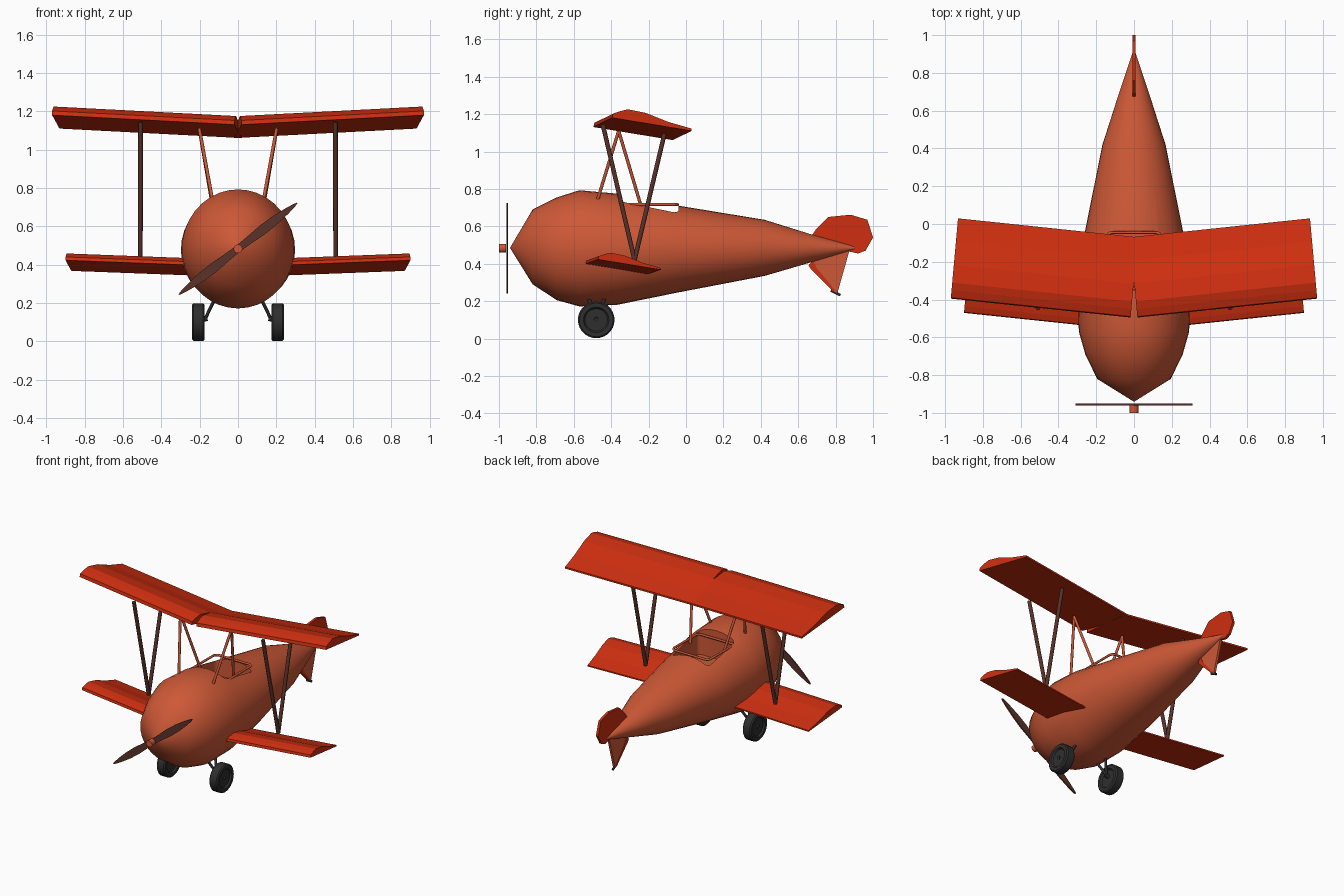
import bpy, bmesh, math
from mathutils import Vector

if "Cube" in bpy.data.objects:
    bpy.data.objects.remove(bpy.data.objects["Cube"])


def material(name, rgb):
    m = bpy.data.materials.new(name)
    m.diffuse_color = (*rgb, 1)
    m.use_nodes = True
    m.node_tree.nodes["Principled BSDF"].inputs["Base Color"].default_value = m.diffuse_color
    return m


ORANGE = material("orange", (0.61, 0.098, 0.037))
RED = material("red", (0.61, 0.028, 0.005))
BROWN = material("dark brown", (0.10, 0.032, 0.022))
RUBBER = material("rubber", (0.028, 0.028, 0.028))


def finish(name, bm, mat, smooth=None):
    bmesh.ops.recalc_face_normals(bm, faces=bm.faces)
    me = bpy.data.meshes.new(name)
    bm.to_mesh(me)
    bm.free()
    me.materials.append(mat)
    ob = bpy.data.objects.new(name, me)
    bpy.context.collection.objects.link(ob)
    bpy.ops.object.select_all(action='DESELECT')
    bpy.context.view_layer.objects.active = ob
    ob.select_set(True)
    if smooth:
        bpy.ops.object.shade_smooth_by_angle(angle=math.radians(smooth))
    return ob


def loft(name, rings, mat, smooth=None):
    """Skin a list of equally long point rings, capping both ends."""
    bm = bmesh.new()
    vs = [[bm.verts.new(p) for p in ring] for ring in rings]
    n = len(vs[0])
    for a, b in zip(vs, vs[1:]):
        for i in range(n):
            bm.faces.new((a[i], a[(i + 1) % n], b[(i + 1) % n], b[i]))
    bm.faces.new(vs[0])
    bm.faces.new(vs[-1])
    return finish(name, bm, mat, smooth)


def rod(name, a, b, r, mat, sides=10, r2=None):
    a, b = Vector(a), Vector(b)
    q = (b - a).to_track_quat('Z', 'Y')
    ring = [Vector((math.cos(t), math.sin(t), 0)) for t in
            (math.tau * i / sides for i in range(sides))]
    return loft(name, [[a + q @ (p * r) for p in ring],
                       [b + q @ (p * (r2 or r)) for p in ring]], mat, 40)


def plate(name, pts, half, mat):
    """Flat outline in the side plane, thickened across x."""
    return loft(name, [[(x, y, z) for y, z in pts] for x in (-half, half)], mat)


# Fuselage: elliptical stations (y, bottom, top, half width)
stations = [(-0.94, 0.483, 0.487, 0.002), (-0.82, 0.29, 0.69, 0.195),
            (-0.69, 0.205, 0.755, 0.258), (-0.57, 0.172, 0.793, 0.292),
            (-0.37, 0.18, 0.775, 0.298), (-0.05, 0.245, 0.712, 0.262),
            (0.42, 0.335, 0.635, 0.167), (0.66, 0.405, 0.56, 0.09),
            (0.925, 0.483, 0.487, 0.002)]
N = 36
fuselage = loft("fuselage", [
    [(w * math.cos(t), y, (lo + hi) / 2 + (hi - lo) / 2 * math.sin(t))
     for t in (math.tau * i / N for i in range(N))]
    for y, lo, hi, w in stations], ORANGE)


# Cockpit opening with rounded corners
def rounded(hx, y0, y1, r, z):
    pts = []
    for k, (cx, cy) in enumerate([(hx - r, y1 - r), (r - hx, y1 - r),
                                  (r - hx, y0 + r), (hx - r, y0 + r)]):
        for j in range(5):
            t = math.pi / 2 * (k + j / 4)
            pts.append((cx + r * math.cos(t), cy + r * math.sin(t), z))
    return pts


cutter = loft("cockpit_cutter", [rounded(0.145, -0.35, -0.04, 0.03, z)
                                 for z in (0.57, 0.9)], ORANGE)
cutter.hide_render = True
cutter.hide_viewport = False
mod = fuselage.modifiers.new("cockpit", 'BOOLEAN')
mod.operation = 'DIFFERENCE'
mod.solver = 'EXACT'
mod.object = cutter
bpy.ops.object.select_all(action='DESELECT')
bpy.context.view_layer.objects.active = fuselage
fuselage.select_set(True)
bpy.ops.object.modifier_apply(modifier=mod.name)
bpy.ops.object.shade_smooth_by_angle(angle=math.radians(40))
bpy.data.objects.remove(cutter)

# Cockpit rim: closed tube around the opening
cu = bpy.data.curves.new("cockpit_rim", 'CURVE')
cu.dimensions = '3D'
cu.bevel_depth = 0.008
cu.bevel_resolution = 1
sp = cu.splines.new('POLY')
rim = rounded(0.145, -0.34, -0.045, 0.03, 0.717)
sp.points.add(len(rim) - 1)
for p, co in zip(sp.points, rim):
    p.co = (*co, 1)
sp.use_cyclic_u = True
cu.materials.append(ORANGE)
bpy.context.collection.objects.link(bpy.data.objects.new("cockpit_rim", cu))

# Wing section, in (y, z) from the leading edge
section = [(0, 0), (0.005, 0.022), (0.045, 0.036), (0.085, 0.045), (0.18, 0.026),
           (0.30, -0.022), (0.425, -0.058), (0.425, -0.07)]


def wing(name, side, x0, x1, y, z, scale, rise):
    rings = []
    for x in (x0, x1):
        rings.append([(side * (x - 0.09 * py * scale), y + 0.105 * x + py * scale,
                       z + rise * x + pz * scale) for py, pz in section])
    loft(name, rings, RED)


for side, tag in ((1, "right"), (-1, "left")):
    wing(f"upper_wing_{tag}", side, 0.018, 0.97, -0.497, 1.13, 1.0, 0.052)
    wing(f"lower_wing_{tag}", side, 0.18, 0.90, -0.565, 0.389, 0.79, 0.038)
    # Wing struts and cabane struts
    for part, top in (("front", (-0.445, 1.145)), ("rear", (-0.115, 1.095))):
        rod(f"{part}_wing_strut_{tag}", (side * 0.51, -0.275, 0.42),
            (side * 0.508, *top), 0.0125, BROWN)
    for part, foot in (("front", (0.133, -0.475, 0.735)), ("rear", (0.13, -0.235, 0.69))):
        rod(f"{part}_cabane_strut_{tag}", (side * foot[0], *foot[1:]),
            (side * 0.202, -0.36, 1.11), 0.009, ORANGE)
    # Wheels with recessed discs
    profile = [(0.185, 0.06), (0.174, 0.068), (0.174, 0.09), (0.182, 0.098),
               (0.232, 0.098), (0.24, 0.09), (0.24, 0.068), (0.229, 0.06)]
    loft(f"wheel_{tag}", [[(side * x, -0.48 + r * math.cos(t), 0.1 + r * math.sin(t))
                           for t in (math.tau * i / 28 for i in range(28))]
                          for x, r in profile], RUBBER, 30)
    rod(f"axle_{tag}", (side * 0.16, -0.48, 0.12), (side * 0.235, -0.48, 0.1), 0.014, RUBBER)
    for part, y in (("front", -0.53), ("rear", -0.425)):
        rod(f"{part}_gear_leg_{tag}", (side * 0.17, -0.48, 0.12),
            (side * 0.115, y, 0.235), 0.009, RUBBER)

# Propeller: two leaf blades set diagonally, with hub
ang = math.atan2(0.48, 0.62)
half_outline = [(0.0, 0.018), (0.08, 0.021), (0.16, 0.026), (0.24, 0.024),
                (0.32, 0.016), (0.37, 0.008), (0.391, 0.002)]
edge = half_outline + [(u, -v) for u, v in reversed(half_outline)]
for k, tag in ((0, "upper"), (math.pi, "lower")):
    c, s = math.cos(ang + k), math.sin(ang + k)
    loft(f"propeller_blade_{tag}", [[(u * c - v * s, y, 0.483 + u * s + v * c)
                                     for u, v in edge] for y in (-0.961, -0.951)], BROWN)
rod("propeller_hub", (0, -1.0, 0.483), (0, -0.962, 0.483), 0.023, ORANGE, 16)

# Tail: rudder, lower fin with red leading edge, and skid
plate("rudder", [(0.66, 0.53), (0.695, 0.585), (0.76, 0.65), (0.88, 0.662), (0.97, 0.635),
                 (1.0, 0.54), (0.96, 0.47), (0.92, 0.455), (0.80, 0.48)], 0.009, RED)
plate("lower_fin", [(0.68, 0.42), (0.69, 0.375), (0.795, 0.25), (0.81, 0.245),
                    (0.875, 0.475), (0.80, 0.49)], 0.008, ORANGE)
plate("lower_fin_edge", [(0.68, 0.42), (0.655, 0.39), (0.665, 0.375), (0.785, 0.255),
                         (0.80, 0.255), (0.70, 0.375)], 0.01, RED)
rod("tail_skid", (0.775, 0, 0.0) and (0, 0.775, 0.258), (0, 0.825, 0.232), 0.008, RUBBER)
